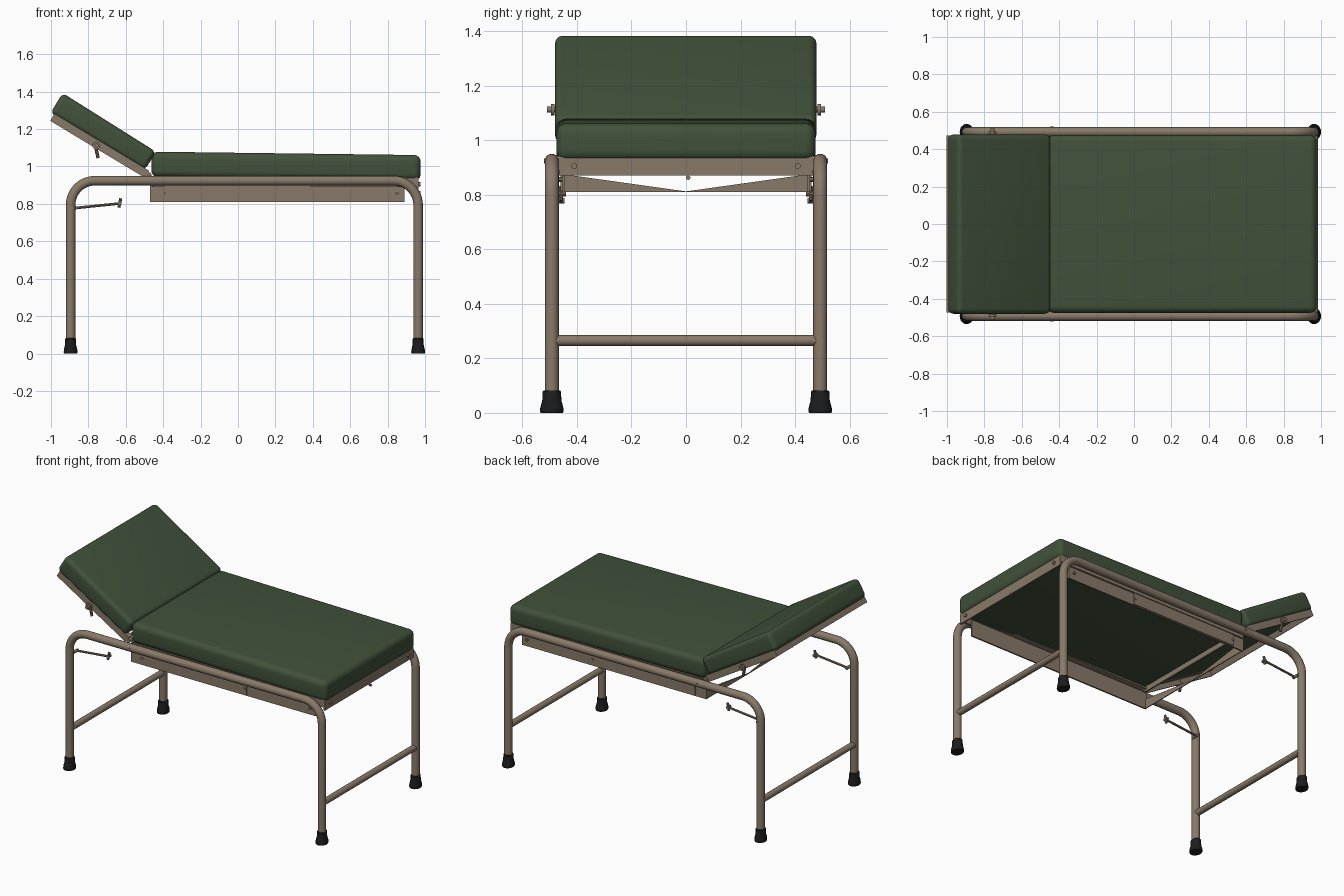
import bpy, bmesh, math
from mathutils import Vector, Matrix

if "Cube" in bpy.data.objects:
    bpy.data.objects.remove(bpy.data.objects["Cube"])


def mat(name, col):
    m = bpy.data.materials.new(name)
    m.diffuse_color = (*col, 1)
    m.use_nodes = True
    m.node_tree.nodes["Principled BSDF"].inputs["Base Color"].default_value = m.diffuse_color
    return m


GREEN = mat("green vinyl", (0.053, 0.083, 0.043))
BEIGE = mat("beige paint", (0.25, 0.195, 0.142))
BLACK = mat("black rubber", (0.012, 0.012, 0.012))


def finish(bm, name, m, M=None):
    bmesh.ops.recalc_face_normals(bm, faces=bm.faces)
    me = bpy.data.meshes.new(name)
    bm.to_mesh(me)
    bm.free()
    if M:
        me.transform(M)
    me.materials.append(m)
    ob = bpy.data.objects.new(name, me)
    bpy.context.collection.objects.link(ob)
    bpy.ops.object.select_all(action='DESELECT')
    ob.select_set(True)
    bpy.context.view_layer.objects.active = ob
    bpy.ops.object.shade_smooth_by_angle(angle=math.radians(35))
    return ob


def box(name, lo, hi, m, bevel=0, seg=2, M=None, warp=None):
    bm = bmesh.new()
    bmesh.ops.create_cube(bm, size=1)
    lo, hi = Vector(lo), Vector(hi)
    for v in bm.verts:
        v.co = Vector([lo[i] + (v.co[i] + 0.5) * (hi[i] - lo[i]) for i in range(3)])
        if warp:
            v.co = warp(v.co)
    if bevel:
        bmesh.ops.bevel(bm, geom=bm.edges[:], offset=bevel, segments=seg,
                        profile=0.5, affect='EDGES')
    return finish(bm, name, m, M)


def rod(name, a, b, r, m=BEIGE, seg=20):
    a, b = Vector(a), Vector(b)
    bm = bmesh.new()
    bmesh.ops.create_cone(bm, cap_ends=True, segments=seg, radius1=r,
                          radius2=r, depth=(b - a).length)
    T = Matrix.Translation((a + b) / 2) @ (b - a).to_track_quat('Z', 'Y').to_matrix().to_4x4()
    return finish(bm, name, m, T)


def bridge(bm, rings):
    for p, q in zip(rings, rings[1:]):
        n = len(p)
        for i in range(n):
            bm.faces.new((p[i], p[(i + 1) % n], q[(i + 1) % n], q[i]))
    bm.faces.new(rings[0])
    bm.faces.new(rings[-1])


def lathe(name, prof, M, m, seg=24):
    bm = bmesh.new()
    bridge(bm, [[bm.verts.new((r * math.cos(t), r * math.sin(t), z))
                 for t in [2 * math.pi * i / seg for i in range(seg)]] for r, z in prof])
    return finish(bm, name, m, M)


def tube(name, pts, r, seg=20):
    # sweep a circle along a path lying in the xz plane
    bm, rings = bmesh.new(), []
    for i, p in enumerate(pts):
        t = (pts[min(i + 1, len(pts) - 1)] - pts[max(i - 1, 0)]).normalized()
        n = Vector((-t.z, 0, t.x))
        rings.append([bm.verts.new(p + r * (math.cos(k) * n + math.sin(k) * Vector((0, 1, 0))))
                      for k in [2 * math.pi * j / seg for j in range(seg)]])
    bridge(bm, rings)
    return finish(bm, name, BEIGE)


XL, XR, YL, ZR, RB = -0.895, 0.963, 0.492, 0.924, 0.13
FOOT = [(0.035, 0), (0.037, 0.006), (0.036, 0.02), (0.03, 0.045), (0.029, 0.078), (0.026, 0.082)]

# backrest frame of reference: hinge at origin, local -x runs up the backrest
BACK = Matrix.Translation((-0.487, 0, 0.975)) @ Matrix.Rotation(math.radians(31), 4, 'Y')

for s, side in ((-1, "front"), (1, "back")):
    y = s * YL
    # bent tube: two legs and a rail
    path = [Vector((XL, y, 0.03))]
    for cx, a0 in ((XL + RB, 180), (XR - RB, 90)):
        for i in range(13):
            a = math.radians(a0 - 90 * i / 12)
            path.append(Vector((cx + RB * math.cos(a), y, ZR - RB + RB * math.sin(a))))
    path.append(Vector((XR, y, 0.03)))
    tube(side + "_leg_tube", path, 0.0255)
    for x, end in ((XL, "head"), (XR, "tail")):
        lathe(f"{side}_{end}_foot", FOOT,
              Matrix.Translation((x, y, 0)) @ Matrix.Diagonal((1, 1.17, 1, 1)), BLACK)

    # side rails under the mattress
    def sbox(name, x0, x1, y0, y1, z0, z1, M=None):
        a, b = sorted((s * y0, s * y1))
        return box(f"{side}_{name}", (x0, a, z0), (x1, b, z1), BEIGE, M=M)

    sbox("mattress_angle", -0.46, 0.96, 0.455, 0.467, 0.89, 0.945)
    sbox("mattress_flange", -0.46, 0.96, 0.42, 0.466, 0.93, 0.94)
    sbox("side_channel", -0.47, 0.89, 0.445, 0.455, 0.81, 0.92)
    sbox("side_plate", -0.39, 0.385, 0.454, 0.461, 0.815, 0.9)
    for x in (-0.385, 0.37, 0.85):
        rod(side + "_channel_bolt", (x, s * 0.452, 0.855), (x, s * 0.466, 0.855), 0.009, seg=10)
    rod(side + "_rail_bolt", (-0.44, s * 0.43, ZR), (-0.44, s * 0.52, ZR), 0.009, seg=10)

    # ratchet support rod with its cross handle
    ys = s * 0.458
    rod(side + "_support_rod", (-0.87, ys, 0.778), (-0.625, ys, 0.803), 0.007, seg=10)
    rod(side + "_support_pivot", (-0.868, s * 0.445, 0.778), (-0.868, s * 0.49, 0.778), 0.01, seg=12)
    rod(side + "_support_handle", (-0.637, ys, 0.78), (-0.627, ys, 0.83), 0.008, seg=10)
    rod(side + "_support_pin", (-0.632, s * 0.44, 0.803), (-0.632, s * 0.47, 0.803), 0.01, seg=10)

    # backrest side iron, knob and hook
    sbox("backrest_side", -0.575, 0.01, 0.462, 0.472, -0.036, 0.008, BACK)
    sbox("backrest_flange", -0.575, 0.01, 0.43, 0.472, -0.005, 0.004, BACK)
    rod(side + "_knob_shaft", (-0.757, s * 0.46, 1.112), (-0.757, s * 0.51, 1.112), 0.011, seg=14)
    rod(side + "_knob", (-0.757, s * 0.483, 1.112), (-0.757, s * 0.495, 1.112), 0.021, seg=16)
    rod(side + "_hook", (-0.762, s * 0.468, 1.11), (-0.748, s * 0.468, 1.045), 0.009, seg=10)
    rod(side + "_hinge_pin", (-0.475, s * 0.44, 0.955), (-0.475, s * 0.475, 0.955), 0.013, seg=14)

# low crossbars
for x, end in ((XL, "head"), (XR, "tail")):
    rod(end + "_crossbar", (x, -YL, 0.265), (x, YL, 0.265), 0.02)

# tail and head cross irons
box("tail_cross_iron", (0.955, -0.465, 0.87), (0.965, 0.465, 0.94), BEIGE)
box("head_cross_iron", (-0.46, -0.465, 0.915), (-0.45, 0.465, 0.95), BEIGE)
box("backrest_top_iron", (-0.582, -0.472, -0.034), (-0.572, 0.472, 0.008), BEIGE, M=BACK)
box("backrest_low_iron", (-0.01, -0.472, -0.02), (0.0, 0.472, 0.004), BEIGE, M=BACK)
rod("tail_catch", (0.962, 0.008, 0.862), (0.975, 0.008, 0.862), 0.008, seg=10)
for y in (-0.41, 0.41):
    rod("tail_bolt", (0.96, y, 0.905), (0.975, y, 0.905), 0.011, seg=12)

# tapered V end plate at the head end of the channels
for s in (-1, 1):
    bm = bmesh.new()
    f = bm.faces.new([bm.verts.new((-0.468, s * y, z)) for y, z in
                      ((0.45, 0.81), (0.45, 0.875), (0, 0.812), (0, 0.809))])
    r = bmesh.ops.extrude_face_region(bm, geom=[f])
    for v in r['geom']:
        if isinstance(v, bmesh.types.BMVert):
            v.co.x += 0.006
    finish(bm, "end_plate", BEIGE)


# main cushion, sloping a little to the tail
def slope(c):
    c.z -= 0.018 * (c.x + 0.46) / 1.43
    return c


box("mattress", (-0.463, -0.475, 0.943), (0.977, 0.475, 1.079), GREEN, 0.036, 6, warp=slope)


# backrest cushion, a little thicker towards the top end
def wedge(c):
    if c.z > 0.05 and c.x > -0.3:
        c.z -= 0.012
    return c


box("backrest_cushion", (-0.602, -0.48, 0.0), (-0.012, 0.478, 0.126), GREEN, 0.028, 6,
    M=BACK, warp=wedge)
